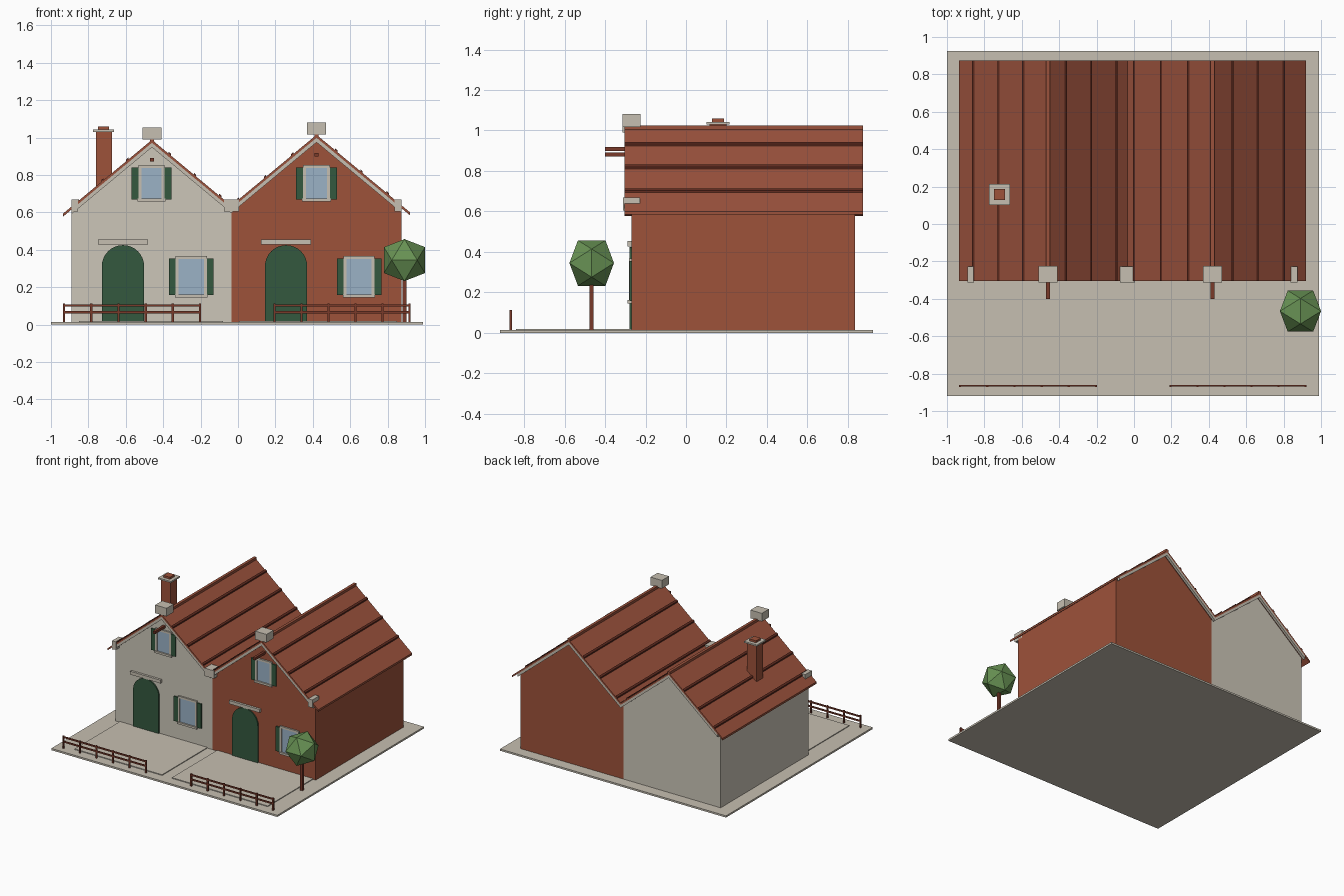
import bpy, bmesh, math

if "Cube" in bpy.data.objects:
    bpy.data.objects.remove(bpy.data.objects["Cube"])


def material(name, r, g, b):
    lin = [((c / 255 + 0.055) / 1.055) ** 2.4 for c in (r, g, b)]
    m = bpy.data.materials.new(name)
    m.diffuse_color = (*lin, 1)
    m.use_nodes = True
    m.node_tree.nodes["Principled BSDF"].inputs["Base Color"].default_value = m.diffuse_color
    return m


PLASTER = material("pale plaster", 204, 198, 184)
STONE = material("stone", 198, 191, 177)
BRICK = material("brick red", 157, 82, 58)
ROOF = material("roof tile", 155, 82, 60)
DARK = material("dark batten", 98, 44, 32)
WOOD = material("red brown wood", 122, 58, 42)
GREEN = material("door green", 52, 88, 62)
GLASS = material("window glass", 155, 178, 198)
LEAF = material("leaf green", 104, 146, 84)

WALL_Y0, WALL_Y1 = -0.27, 0.835
ROOF_Y0, ROOF_Y1 = -0.305, 0.875
SLOPE, THICK = 0.83, 0.016
VALLEY = -0.035


def finish(name, bm, mat):
    bmesh.ops.recalc_face_normals(bm, faces=bm.faces[:])
    me = bpy.data.meshes.new(name)
    bm.to_mesh(me)
    bm.free()
    me.materials.append(mat)
    ob = bpy.data.objects.new(name, me)
    bpy.context.collection.objects.link(ob)
    return ob


def prism(name, profile, y0, y1, mat):
    """Extrude an (x, z) outline along y."""
    bm = bmesh.new()
    face = bm.faces.new([bm.verts.new((x, y0, z)) for x, z in profile])
    ext = bmesh.ops.extrude_face_region(bm, geom=[face])
    verts = [v for v in ext["geom"] if isinstance(v, bmesh.types.BMVert)]
    bmesh.ops.translate(bm, verts=verts, vec=(0, y1 - y0, 0))
    return finish(name, bm, mat)


def box(name, x0, x1, y0, y1, z0, z1, mat):
    return prism(name, [(x0, z0), (x1, z0), (x1, z1), (x0, z1)], y0, y1, mat)


def sloped_strip(name, ridge_x, ridge_z, x0, x1, top, bottom, y0, y1, mat):
    """Strip following one roof slope, offset vertically from the roof top."""
    def z(x):
        return ridge_z - SLOPE * abs(x - ridge_x)
    prism(name, [(x0, z(x0) + bottom), (x1, z(x1) + bottom),
                 (x1, z(x1) + top), (x0, z(x0) + top)], y0, y1, mat)


def window(name, x0, x1, z0, z1):
    y, f = WALL_Y0, 0.016
    box(name + "_glass", x0 + f, x1 - f, y - 0.006, y, z0 + f, z1 - f, GLASS)
    for side, a, b in (("left", x0, x0 + f), ("right", x1 - f, x1)):
        box(f"{name}_{side}_jamb", a, b, y - 0.012, y, z0 + f, z1 - f, STONE)
    box(name + "_head", x0, x1, y - 0.012, y, z1 - f, z1, STONE)
    box(name + "_sill", x0 - 0.004, x1 + 0.004, y - 0.018, y, z0, z0 + f, STONE)
    for side, a in (("left", x0 - 0.037), ("right", x1)):
        box(f"{name}_{side}_shutter", a, a + 0.037, y - 0.01, y,
            z0 + 0.012, z1 - 0.013, GREEN)


def door(name, cx):
    r, spring = 0.113, 0.312
    outline = [(cx - r, 0.004), (cx + r, 0.004)]
    outline += [(cx + r * math.cos(math.pi * i / 16),
                 spring + r * math.sin(math.pi * i / 16)) for i in range(17)]
    prism(name, outline, WALL_Y0 - 0.01, WALL_Y0, GREEN)
    box(name + "_lintel", cx - 0.134, cx + 0.134, WALL_Y0 - 0.018, WALL_Y0,
        0.428, 0.454, STONE)


def house(name, x0, x1, e0, e1, rx, rz, battens, wall_mat):
    def under(x):
        return rz - THICK - SLOPE * abs(x - rx)
    # Gabled body
    prism(name + "_walls", [(x0, 0.01), (x1, 0.01), (x1, under(x1)),
                            (rx, under(rx)), (x0, under(x0))],
          WALL_Y0, WALL_Y1, wall_mat)
    # Roof slopes with gable trim at both ends
    for side, eave, wall in (("left", e0, x0), ("right", e1, x1)):
        sloped_strip(f"{name}_{side}_roof", rx, rz, eave, rx, 0, -THICK,
                     ROOF_Y0, ROOF_Y1, ROOF)
        for end, y0, y1 in (("front", ROOF_Y0, WALL_Y0), ("back", ROOF_Y1 - 0.02, ROOF_Y1)):
            sloped_strip(f"{name}_{side}_{end}_trim", rx, rz, wall, rx,
                         -THICK, -THICK - 0.024, y0, y1, STONE)
    # Battens and ridge cap
    for i, x in enumerate(battens):
        sloped_strip(f"{name}_batten_{i}", rx, rz, x - 0.006, x + 0.006,
                     0.01, -0.004, ROOF_Y0, ROOF_Y1, DARK)
    box(name + "_ridge_cap", rx - 0.011, rx + 0.011, ROOF_Y0, ROOF_Y1,
        rz - 0.015, rz + 0.01, ROOF)
    # Ridge stone and projecting hoist beam
    box(name + "_ridge_stone", rx - 0.05, rx + 0.05, -0.313, -0.225,
        rz + 0.002, rz + 0.067, STONE)
    box(name + "_hoist_beam", rx - 0.01, rx + 0.01, -0.4, WALL_Y0,
        rz - 0.117, rz - 0.097, WOOD)


# Ground slab and front yards
box("ground_slab", -1, 0.99, -0.92, 0.925, 0, 0.014, STONE)
box("left_yard", -0.85, -0.08, -0.84, WALL_Y0, 0.01, 0.02, STONE)
box("right_yard", 0.005, 0.85, -0.84, WALL_Y0, 0.01, 0.02, STONE)

# Two adjoining houses
house("left_house", -0.89, VALLEY, -0.935, VALLEY, -0.46, 0.988,
      (-0.86, -0.725, -0.592, -0.365, -0.23, -0.095), PLASTER)
house("right_house", VALLEY, 0.873, VALLEY, 0.92, 0.42, 1.015,
      (0.0, 0.145, 0.29, 0.525, 0.66, 0.8), BRICK)

# Corbel stones at the eaves and valley
for label, a, b in (("left", -0.89, -0.855), ("valley", -0.075, 0.005),
                    ("right", 0.837, 0.873)):
    box(label + "_corbel", a, b, -0.312, -0.228, 0.605, 0.668, STONE)

# Doors and windows
door("left_door", -0.615)
door("right_door", 0.257)
window("left_lower_window", -0.333, -0.167, 0.146, 0.367)
window("left_upper_window", -0.533, -0.392, 0.658, 0.853)
window("right_lower_window", 0.565, 0.729, 0.146, 0.367)
window("right_upper_window", 0.347, 0.492, 0.658, 0.853)

# Chimney
box("chimney_stack", -0.76, -0.675, 0.115, 0.2, 0.7, 1.03, BRICK)
box("chimney_cap", -0.775, -0.662, 0.102, 0.215, 1.03, 1.042, STONE)
box("chimney_pot", -0.748, -0.689, 0.129, 0.188, 1.042, 1.058, BRICK)

# Front fences
for label, a, b in (("left", -0.93, -0.203), ("right", 0.195, 0.917)):
    for i in range(6):
        x = a + (b - a) * i / 5
        box(f"{label}_fence_post_{i}", x - 0.006, x + 0.006, -0.872, -0.86,
            0.004, 0.112, WOOD)
    for i, z in enumerate((0.066, 0.102)):
        box(f"{label}_fence_rail_{i}", a, b, -0.869, -0.861, z - 0.006, z + 0.006, WOOD)

# Tree with a faceted twenty-sided crown
box("tree_trunk", 0.88, 0.9, -0.476, -0.456, 0.004, 0.3, WOOD)
bm = bmesh.new()
big = 0.11
small = big / 1.618
for a in (-small, small):
    for b in (-big, big):
        for co in ((0, a, b), (a, b, 0), (b, 0, a)):
            bm.verts.new((0.89 + co[0], -0.466 + co[1], 0.345 + co[2] * 1.02))
bmesh.ops.convex_hull(bm, input=bm.verts[:])
finish("tree_crown", bm, LEAF)
